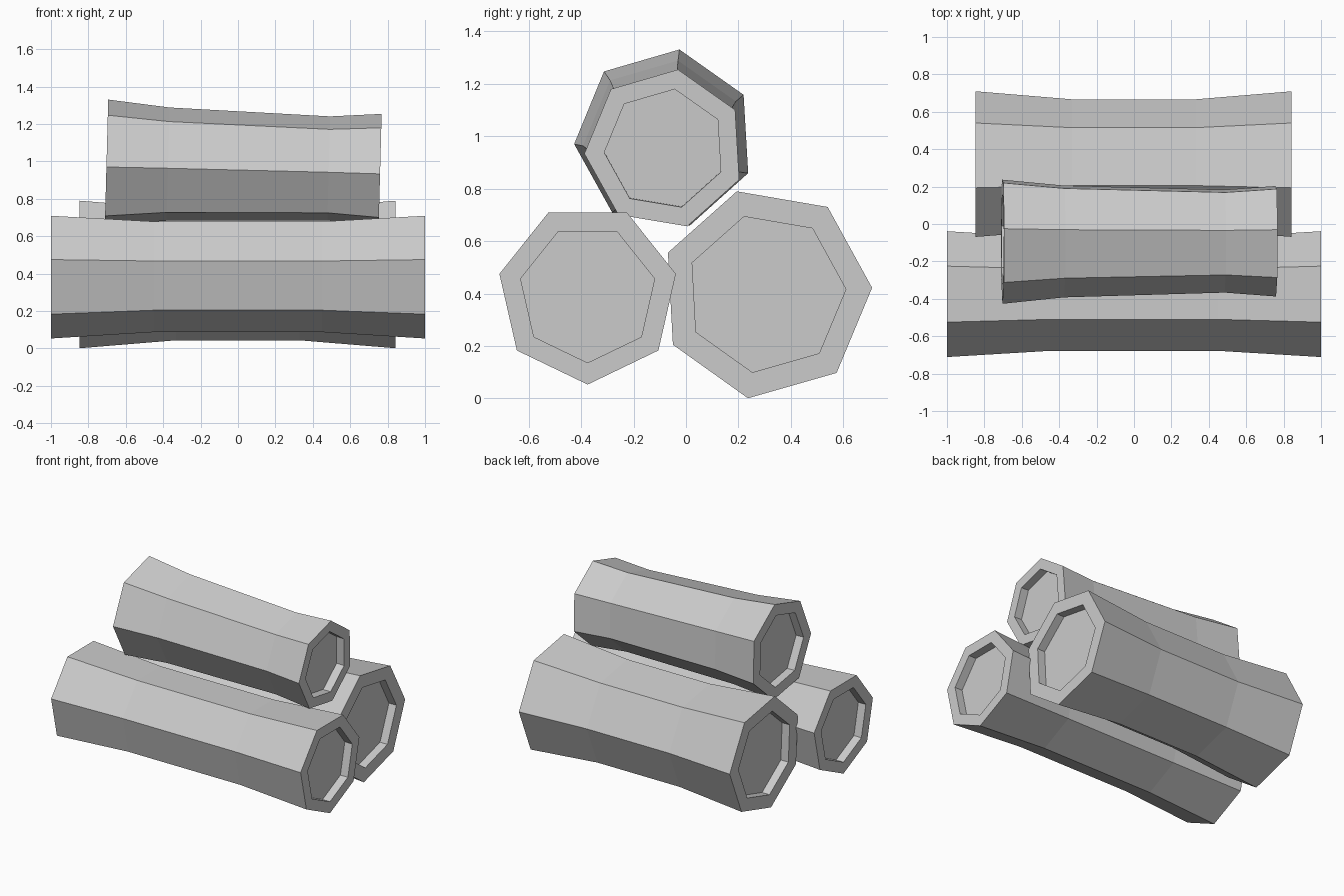
import bpy, bmesh
from math import cos, sin, radians, pi
from mathutils import Vector

if "Cube" in bpy.data.objects:
    bpy.data.objects.remove(bpy.data.objects["Cube"])

SIDES = 7
RECESS = 0.06


def log(name, start, end, angle, rings, inner_start, inner_end):
    """Seven-sided log; rings = (position along axis 0..1, radius)."""
    start, end = Vector(start), Vector(end)
    axis = (end - start).normalized()
    side = Vector((0, 1, 0))
    up = axis.cross(side)
    length = (end - start).length

    # recessed floor, rim, outer skin, rim, recessed floor
    profile = [(RECESS, inner_start), (0, inner_start)]
    profile += [(t * length, r) for t, r in rings]
    profile += [(length, inner_end), (length - RECESS, inner_end)]

    bm = bmesh.new()
    loops = []
    for d, r in profile:
        loop = []
        for i in range(SIDES):
            a = radians(angle) + 2 * pi * i / SIDES
            loop.append(bm.verts.new(start + axis * d + side * (r * cos(a)) + up * (r * sin(a))))
        loops.append(loop)
    for a, b in zip(loops, loops[1:]):
        for i in range(SIDES):
            j = (i + 1) % SIDES
            bm.faces.new((a[i], a[j], b[j], b[i]))
    bm.faces.new(loops[0])
    bm.faces.new(loops[-1])
    bmesh.ops.recalc_face_normals(bm, faces=bm.faces)
    mesh = bpy.data.meshes.new(name)
    bm.to_mesh(mesh)
    bm.free()
    obj = bpy.data.objects.new(name, mesh)
    bpy.context.collection.objects.link(obj)
    return obj


# Lower front log
log("front_log", (-1, -0.375, 0.398), (1, -0.375, 0.398), -90,
    [(0, 0.345), (0.275, 0.311), (0.725, 0.311), (1, 0.345)], 0.262, 0.262)

# Lower back log, thicker and shorter
log("back_log", (-0.847, 0.305, 0.4), (0.843, 0.305, 0.4), 3.1,
    [(0, 0.405), (0.305, 0.362), (0.695, 0.362), (1, 0.405)], 0.305, 0.305)

# Top log, slightly tilted and tapered
log("top_log", (-0.703, -0.082, 0.99), (0.76, -0.081, 0.951), 80.5,
    [(0, 0.345), (0.225, 0.311), (0.812, 0.286), (1, 0.307)], 0.26, 0.231)
